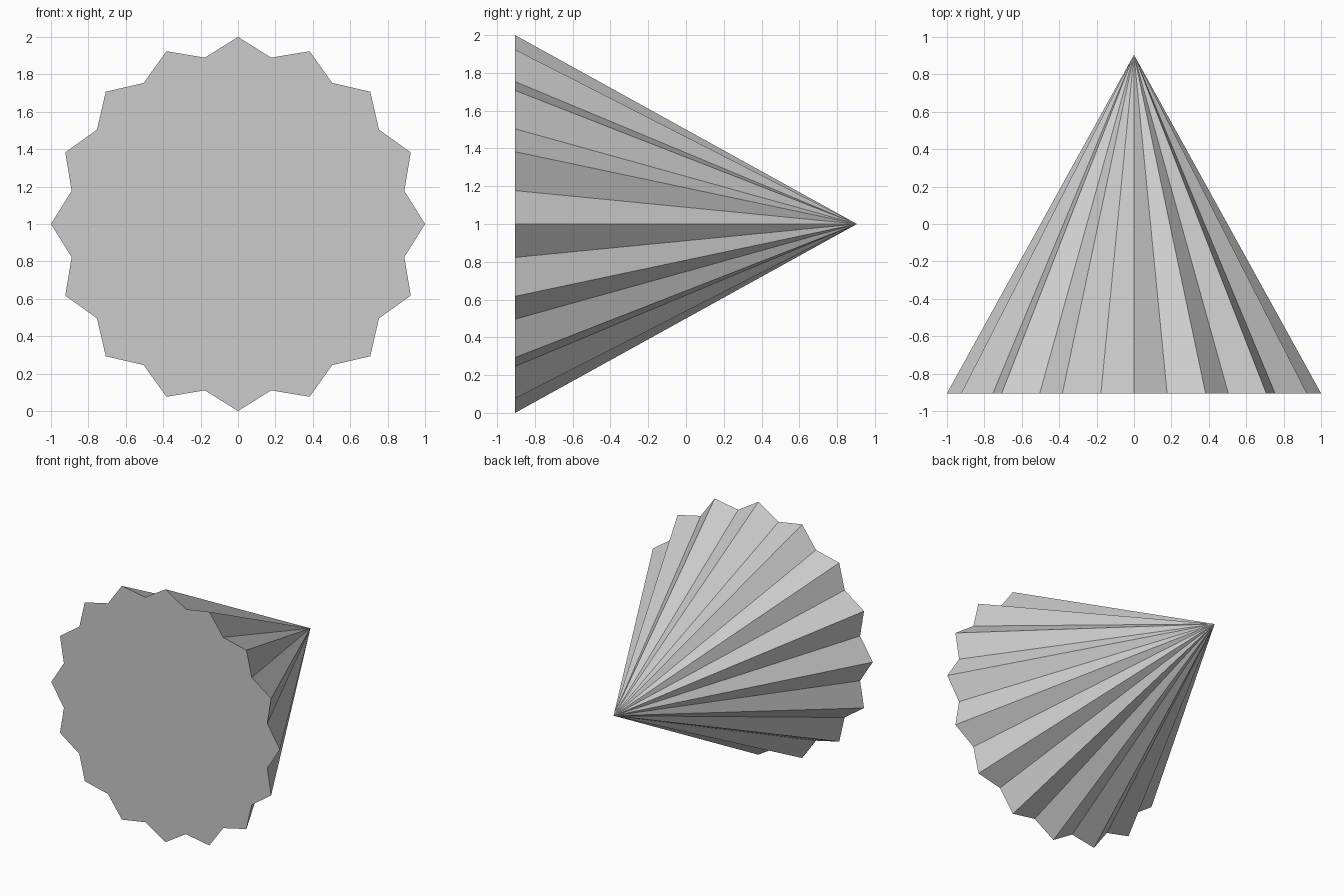
import bpy, bmesh
from math import sin, cos, pi

if "Cube" in bpy.data.objects:
    bpy.data.objects.remove(bpy.data.objects["Cube"])

POINTS, OUTER, INNER, HALF_LENGTH = 16, 1.0, 0.907, 0.905

# Plain grey material
grey = bpy.data.materials.new("light_grey")
grey.use_nodes = True
colour = (0.6, 0.6, 0.6, 1)
grey.diffuse_color = colour
grey.node_tree.nodes["Principled BSDF"].inputs["Base Color"].default_value = colour

# Star-shaped base outline, facing the front
bm = bmesh.new()
rim = []
for i in range(POINTS * 2):
    radius = INNER if i % 2 else OUTER
    angle = pi * i / POINTS
    rim.append(bm.verts.new((radius * cos(angle), -HALF_LENGTH, 1 + radius * sin(angle))))
bm.faces.new(rim)

# Pleated sides meeting at the rear tip
tip = bm.verts.new((0, HALF_LENGTH, 1))
for a, b in zip(rim, rim[1:] + rim[:1]):
    bm.faces.new((b, a, tip))
bmesh.ops.recalc_face_normals(bm, faces=bm.faces)

mesh = bpy.data.meshes.new("pleated_cone")
bm.to_mesh(mesh)
bm.free()
mesh.materials.append(grey)
cone = bpy.data.objects.new("pleated_cone", mesh)
bpy.context.collection.objects.link(cone)
